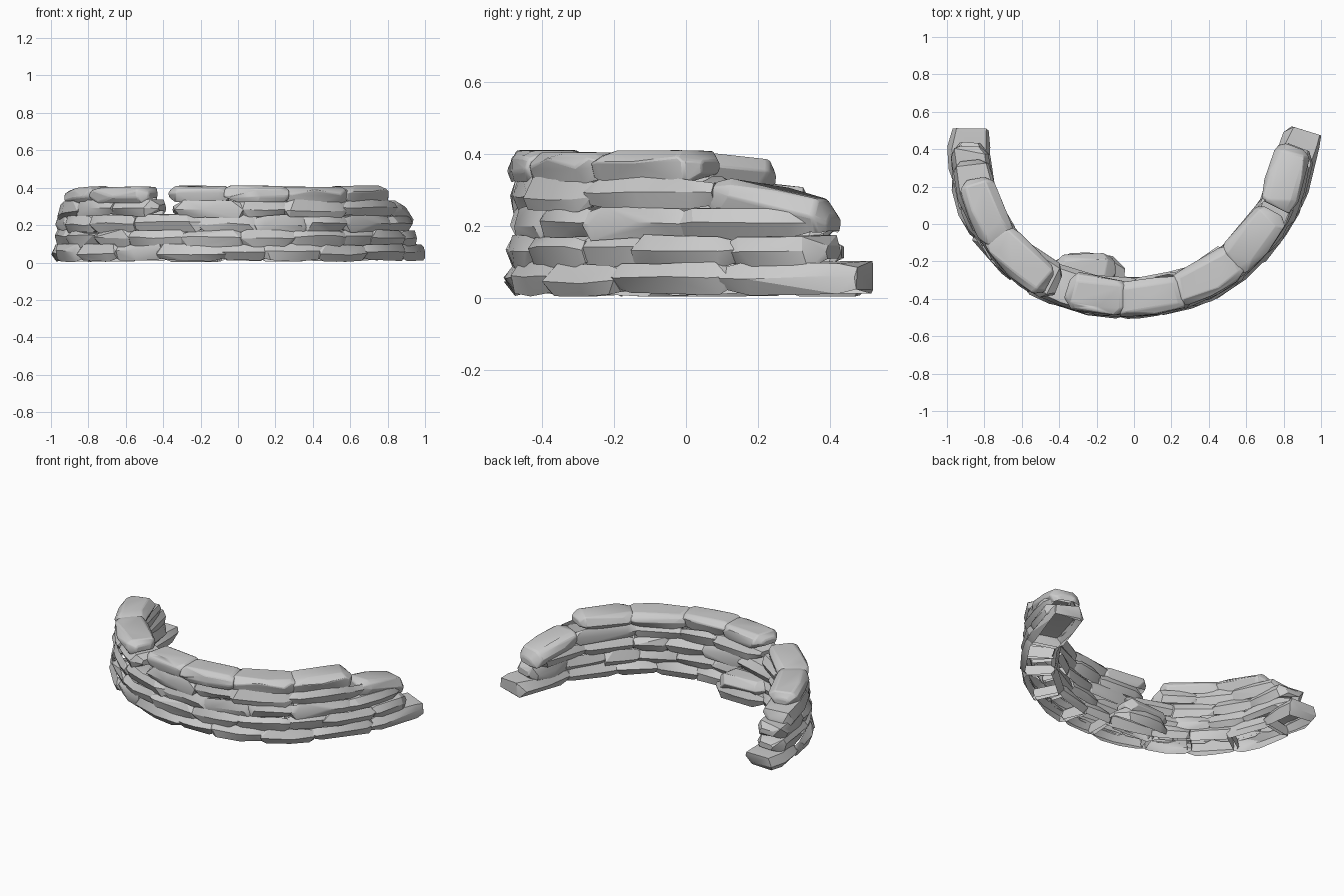
import bpy, bmesh, math, random
from mathutils import Vector

if "Cube" in bpy.data.objects:
    bpy.data.objects.remove(bpy.data.objects["Cube"])

random.seed(5)

# Centre line of the wall in plan, left end to right end
PATH = [(-.88, .51), (-.885, .33), (-.82, .07), (-.67, -.14), (-.48, -.30), (-.25, -.375),
        (0, -.395), (.22, -.36), (.45, -.27), (.64, -.10), (.78, .10), (.84, .30), (.915, .50)]
PTS = [Vector(p) for p in PATH]


def path_point(u, z):
    """Point on the centre line; the side legs lean inward with height."""
    i = max(0, min(int(u), len(PTS) - 2))
    t = u - i
    p0, p1, p2, p3 = (PTS[max(0, min(k, len(PTS) - 1))] for k in (i - 1, i, i + 1, i + 2))
    p = .5 * (2 * p1 + (p2 - p0) * t + (2 * p0 - 5 * p1 + 4 * p2 - p3) * t * t
              + (3 * p1 - p0 - 3 * p2 + p3) * t ** 3)
    p.x *= 1 - .09 * (z - .05)
    return p


def hull_object(name, points, bevel, covered=False):
    bm = bmesh.new()
    for p in points:
        bm.verts.new((max(-1, min(1, p[0])), max(-.52, min(.52, p[1])), max(.004, p[2])))
    bmesh.ops.convex_hull(bm, input=bm.verts[:])
    junk = [v for v in bm.verts if not v.link_faces]
    bmesh.ops.delete(bm, geom=junk, context='VERTS')
    bmesh.ops.dissolve_limit(bm, angle_limit=math.radians(6), verts=bm.verts[:], edges=bm.edges[:])
    bmesh.ops.recalc_face_normals(bm, faces=bm.faces[:])
    # undersides, and tops covered by the next course, are left open
    bm.normal_update()
    hidden = [f for f in bm.faces if f.normal.z < -.8 or (covered and f.normal.z > .85)]
    bmesh.ops.delete(bm, geom=hidden, context='FACES')
    me = bpy.data.meshes.new(name)
    bm.to_mesh(me)
    bm.free()
    ob = bpy.data.objects.new(name, me)
    bpy.context.collection.objects.link(ob)
    if bevel:
        mod = ob.modifiers.new("worn_edges", 'BEVEL')
        mod.width = bevel
        mod.segments = 2
        mod.limit_method = 'ANGLE'
        mod.angle_limit = math.radians(25)
    bpy.context.view_layer.objects.active = ob
    ob.select_set(True)
    bpy.ops.object.shade_smooth_by_angle(angle=math.radians(26))
    ob.select_set(False)
    return ob


def stone_points(centre, z, half_w, h, taper=(.75, .75), rounded=False, drop=(0, 0)):
    """Chiselled rings strung along a straight or bent centre line."""
    pts = []
    side = random.uniform(-.01, .01)
    ridge = random.uniform(-.4, .4)
    for s, full in ((0, 0), (.14, 1), (.5, 1), (.86, 1), (1, 0)):
        c = centre(s)
        d = (centre(min(1, s + .02)) - centre(max(0, s - .02))).normalized()
        n = Vector((-d.y, d.x))
        tw = 1 if full else (taper[0] if s == 0 else taper[1])
        th = 1 if full else tw * .75
        top = .6 if rounded else .78
        ring = [(1, ridge), (top, 1), (-top, 1), (-1, -ridge), (-.8, -1), (.8, -1)]
        if rounded:
            ring += [(.87, .6), (-.87, .6)]
        for a, b in ring:
            w = half_w * tw * (a + random.uniform(-.1, .1)) + side
            jitter = random.uniform(-.05, .03) if rounded else random.uniform(-.18, .04)
            zz = z + h / 2 * th * (b + jitter * (1 if b > 0 else -1))
            zz -= drop[0] * (1 - s) ** 2 + drop[1] * s * s
            q = c + n * w + d * random.uniform(-.03, .03) * full
            pts.append((q.x, q.y, zz))
    return pts


# Courses: name, centre height, stone height, half width, runs of joints along the path
COURSES = [
    ("base_course", .052, .096, .105, [[0, 1.3, 2.4, 3.4, 4.4, 5.7, 6.6, 7.8, 8.8, 10.2, 12.05]]),
    ("second_course", .128, .096, .102, [[.5, 1.9, 2.9, 3.7, 4.9, 6.1, 7.2, 8.3, 9.1, 10.3, 11.5]]),
    ("third_course", .208, .096, .102, [[.6, 1.7, 2.7, 3.8, 5.2, 6.4, 7.5, 8.4, 9.7, 11.4]]),
    ("fourth_course", .288, .096, .099, [[.95, 2.2, 3.2, 4.3], [4.6, 6.05, 7.1, 8.4, 10.0, 11.5]]),
    ("cap_course", .364, .088, .098, [[1.35, 2.6, 4.08], [4.5, 5.75, 7.1, 8.5, 9.85]]),
]

for name, z, h, half_w, runs in COURSES:
    cap = name == "cap_course"
    for run in runs:
        for k, (a, b) in enumerate(zip(run, run[1:])):
            first, last = k == 0, k == len(run) - 2
            taper = (.5 if first else .88, .55 if last else .88)
            if name == "base_course":
                taper = (.4 if first else .9, .92 if last else .9)
            slope = name == "fourth_course" and b > 11
            drop = (.03 if (a < 1.5 and z > .25) else 0, .08 if slope else 0)
            # stones run slightly into each other
            g0, g1 = (0 if first else .05), (0 if last else .05)

            def line(s, a=a - g0, b=b + g1, z=z):
                return path_point(a + (b - a) * s, z)

            pts = stone_points(line, z + random.uniform(-.003, .004), half_w, h, taper,
                               cap or slope, drop)
            at_gap = name == "third_course" and a < 4.7 and b > 4.0
            covered = not (cap or slope or first or last or at_gap)
            hull_object(name + "_stone", pts, .008 if cap or slope else 0, covered)


# Stones fallen inside the gap
def straight(p, q):
    p, q = Vector(p), Vector(q)
    return lambda s: p.lerp(q, s)


hull_object("fallen_stone", stone_points(straight((-.42, -.25), (-.05, -.27)), .05, .09, .12,
                                         (.5, .3)), 0)
hull_object("fallen_stone", stone_points(straight((-.43, -.24), (-.1, -.23)), .12, .08, .09,
                                         (.4, .4), True), .006)
